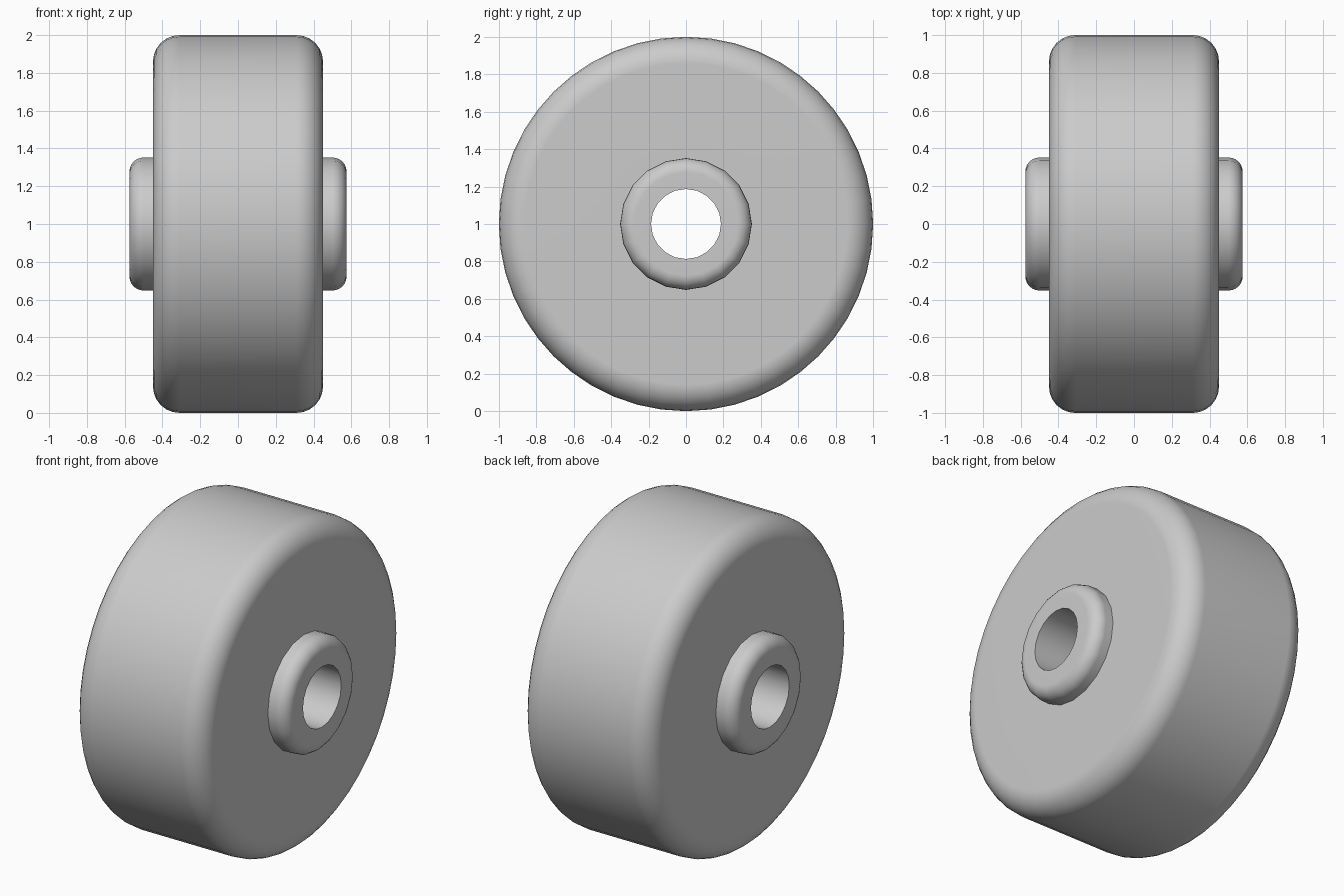
import bpy, bmesh
from math import radians, pi, sin, cos

if "Cube" in bpy.data.objects:
    bpy.data.objects.remove(bpy.data.objects["Cube"], do_unlink=True)

grey = bpy.data.materials.new("light_grey")
grey.use_nodes = True
colour = (0.6, 0.6, 0.6, 1)
grey.diffuse_color = colour
grey.node_tree.nodes["Principled BSDF"].inputs["Base Color"].default_value = colour


def rounded_ring(name, half_width, outer, inner, corner, sides, steps=6):
    """Lathe a ring around the x axis with rounded outer corners."""
    half = [(half_width, inner)]
    for i in range(steps + 1):
        a = pi / 2 * i / steps
        half.append((half_width - corner + corner * cos(a),
                     outer - corner + corner * sin(a)))
    profile = half + [(-x, r) for x, r in reversed(half)]

    bm = bmesh.new()
    loops = []
    for k in range(sides):
        t = 2 * pi * k / sides
        loops.append([bm.verts.new((x, r * cos(t), r * sin(t))) for x, r in profile])
    for k in range(sides):
        a, b = loops[k], loops[(k + 1) % sides]
        for i in range(len(profile)):
            j = (i + 1) % len(profile)
            bm.faces.new((a[i], a[j], b[j], b[i]))
    bmesh.ops.recalc_face_normals(bm, faces=bm.faces)

    mesh = bpy.data.meshes.new(name)
    bm.to_mesh(mesh)
    bm.free()
    mesh.materials.append(grey)
    obj = bpy.data.objects.new(name, mesh)
    obj.location.z = 1
    bpy.context.collection.objects.link(obj)

    bpy.ops.object.select_all(action="DESELECT")
    obj.select_set(True)
    bpy.context.view_layer.objects.active = obj
    bpy.ops.object.shade_smooth_by_angle(angle=radians(30))
    # Keep the side walls evenly flat against the rounded corners
    weighted = obj.modifiers.new("even_walls", "WEIGHTED_NORMAL")
    weighted.keep_sharp = True
    return obj


# Solid wheel body, and the bored hub running through it
rounded_ring("wheel_body", 0.45, 1.0, 0.34, 0.14, 48)
rounded_ring("axle_hub", 0.575, 0.352, 0.187, 0.075, 20)
